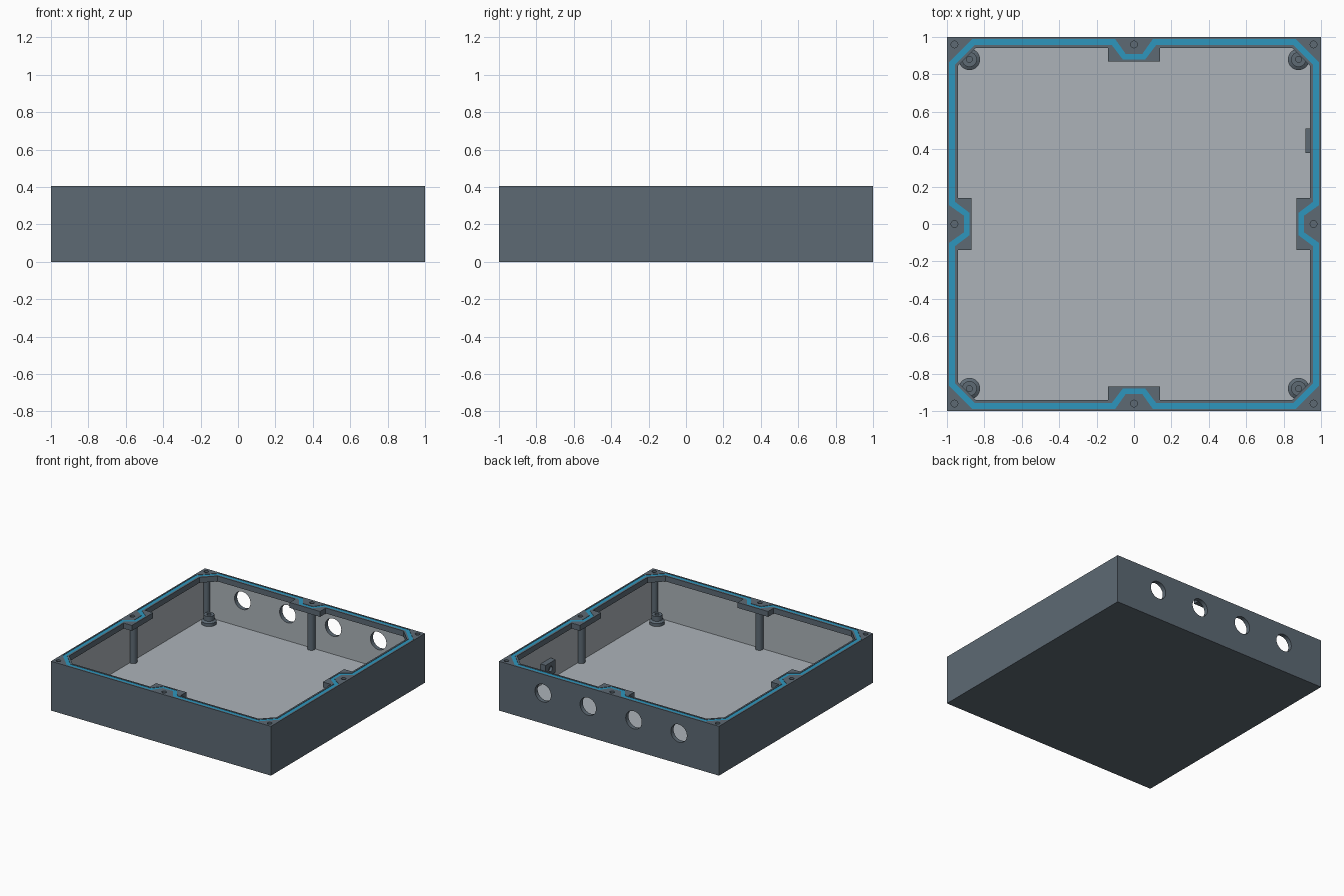
import bpy, bmesh, math

if "Cube" in bpy.data.objects:
    bpy.data.objects.remove(bpy.data.objects["Cube"])

H, FLOOR, LIP = 0.405, 0.03, 0.36      # total height, floor top, underside of rim
WALL = 0.965                           # inner wall position


def material(name, rgb):
    m = bpy.data.materials.new(name)
    m.diffuse_color = (*rgb, 1)
    m.use_nodes = True
    m.node_tree.nodes["Principled BSDF"].inputs["Base Color"].default_value = m.diffuse_color
    return m


slate = material("slate", (0.110, 0.143, 0.174))
pale = material("pale_grey", (0.413, 0.45, 0.485))
blue = material("seal_blue", (0.027, 0.305, 0.515))


def finish(name, bm, mat):
    bmesh.ops.recalc_face_normals(bm, faces=bm.faces[:])
    me = bpy.data.meshes.new(name)
    bm.to_mesh(me)
    bm.free()
    me.materials.append(mat)
    ob = bpy.data.objects.new(name, me)
    bpy.context.collection.objects.link(ob)
    return ob


def loop_around(quarter):
    """Repeat one side's outline on all four sides."""
    pts, side = [], quarter
    for _ in range(4):
        pts += side
        side = [(y, -x) for x, y in side]
    return pts


def half_to_side(half):
    return [(-x, y) for x, y in half] + [(x, y) for x, y in reversed(half)]


def prism(name, pts, z0, z1, mat=slate):
    bm = bmesh.new()
    face = bm.faces.new([bm.verts.new((x, y, z0)) for x, y in pts])
    ext = bmesh.ops.extrude_face_region(bm, geom=[face])
    for v in ext["geom"]:
        if isinstance(v, bmesh.types.BMVert):
            v.co.z = z1
    return finish(name, bm, mat)


def box(name, x0, x1, y0, y1, z0, z1):
    return prism(name, [(x0, y0), (x1, y0), (x1, y1), (x0, y1)], z0, z1)


def ring(name, outer, inner, z0, z1, mat=slate):
    bm = bmesh.new()
    rows = [[bm.verts.new((x, y, z)) for x, y in p]
            for p, z in ((outer, z0), (outer, z1), (inner, z1), (inner, z0))]
    n = len(outer)
    for r in range(4):
        a, b = rows[r], rows[(r + 1) % 4]
        for i in range(n):
            j = (i + 1) % n
            bm.faces.new((a[i], a[j], b[j], b[i]))
    return finish(name, bm, mat)


def lathe(name, x, y, profile, segs=32):
    """Turn an (r, z) profile about a vertical axis at x, y."""
    bm = bmesh.new()
    vs = [bm.verts.new((r, 0, z)) for r, z in profile]
    es = [bm.edges.new(p) for p in zip(vs, vs[1:])]
    bmesh.ops.spin(bm, geom=vs + es, axis=(0, 0, 1), cent=(0, 0, 0),
                   angle=math.tau, steps=segs)
    bmesh.ops.remove_doubles(bm, verts=bm.verts[:], dist=1e-5)
    bmesh.ops.translate(bm, verts=bm.verts[:], vec=(x, y, 0))
    return finish(name, bm, slate)


def rod(name, x, y, r, z0, z1):
    return lathe(name, x, y, [(0, z0), (r, z0), (r, z1), (0, z1)])


def select(ob):
    bpy.ops.object.select_all(action='DESELECT')
    ob.select_set(True)
    bpy.context.view_layer.objects.active = ob


def smooth(ob):
    select(ob)
    bpy.ops.object.shade_smooth_by_angle(angle=math.radians(30))


def cut(ob, cutter):
    select(ob)
    mod = ob.modifiers.new("cut", 'BOOLEAN')
    mod.operation, mod.solver, mod.object = 'DIFFERENCE', 'EXACT', cutter
    bpy.ops.object.modifier_apply(modifier=mod.name)
    bpy.data.objects.remove(cutter)


# Outlines: seal groove and the opening with its screw pads
seal_out = loop_around(half_to_side([(.865, .988), (.10, .988), (.045, .910)]))
seal_in = loop_around(half_to_side([(.853, .956), (.118, .956), (.06, .880)]))
opening = loop_around(half_to_side([(.845, .942), (.138, .942), (.138, .868)]))
mids = [(0, 1), (1, 0), (0, -1), (-1, 0)]
corners = [(1, 1), (1, -1), (-1, -1), (-1, 1)]

# Enclosure: hollow box with an overhanging rim
shell = box("enclosure_shell", -1, 1, -1, 1, 0, H)
cut(shell, box("cavity", -WALL, WALL, -WALL, WALL, FLOOR, LIP))
cut(shell, prism("opening", opening, 0.3, 0.5))
cut(shell, ring("groove", seal_out, seal_in, 0.38, 0.45))

# Screw holes in the rim
for x, y in mids + corners:
    cut(shell, rod("screw_hole", x * 0.96, y * 0.96, 0.018, 0.372, 0.45))

# Four cable holes through the back wall
for x in (-0.635, -0.225, 0.19, 0.60):
    c = rod("cable_hole", 0, 0, 0.073, -0.1, 0.1)
    c.rotation_euler = (math.pi / 2, 0, 0)
    c.location = (x, 1, 0.25)
    bpy.context.view_layer.update()
    cut(shell, c)

# Pale lining on the floor and inner walls
shell.data.materials.clear()
shell.data.materials.append(slate)
shell.data.materials.append(pale)
for p in shell.data.polygons:
    c, n = p.center, p.normal
    inside = max(abs(c.x), abs(c.y)) < WALL + 0.004 and 0.02 < c.z < 0.358
    p.material_index = 1 if inside and n.z > -0.5 else 0
smooth(shell)

# Seal lying in the groove
ring("seal", seal_out, seal_in, 0.379, 0.402, blue)

# Screw posts under the pads and corners
for x, y in mids:
    smooth(rod("pad_post", x * 0.952, y * 0.952, 0.03, FLOOR - 0.005, LIP + 0.005))
for x, y in corners:
    smooth(rod("corner_post", x * 0.952, y * 0.952, 0.026, FLOOR - 0.005, LIP + 0.005))

# Stepped board standoffs with a screw bore
for x, y in corners:
    smooth(lathe("board_standoff", x * 0.88, y * 0.88,
                 [(0, FLOOR - .005), (.057, FLOOR - .005), (.057, .055), (.04, .065),
                  (.04, .105), (.016, .105), (.016, .05), (0, .05)]))

# Drilled bracket on the right wall
bracket = box("wall_bracket", 0.918, WALL + 0.005, 0.38, 0.51, 0.10, 0.205)
c = rod("bracket_hole", 0, 0, 0.022, -0.04, 0.04)
c.rotation_euler = (0, math.pi / 2, 0)
c.location = (0.90, 0.445, 0.152)
bpy.context.view_layer.update()
cut(bracket, c)
smooth(bracket)
